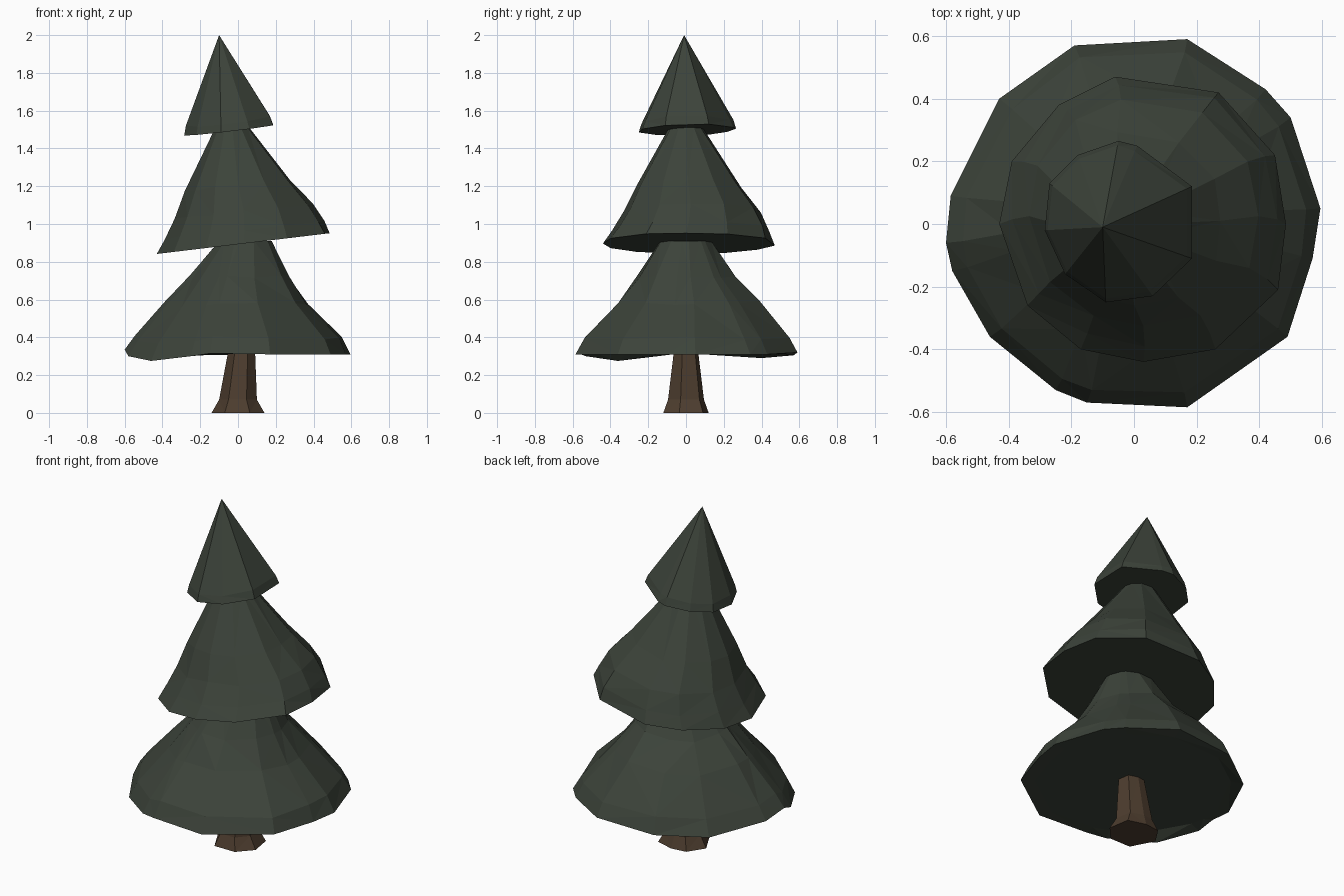
import bpy, bmesh, random
from mathutils import Vector

if "Cube" in bpy.data.objects:
    bpy.data.objects.remove(bpy.data.objects["Cube"])

random.seed(4)


def material(name, color):
    m = bpy.data.materials.new(name)
    m.diffuse_color = (*color, 1)
    m.use_nodes = True
    m.node_tree.nodes["Principled BSDF"].inputs["Base Color"].default_value = m.diffuse_color
    return m


needles = material("needles", (0.045, 0.056, 0.042))
bark = material("bark", (0.075, 0.047, 0.028))


def loft(name, rings, mat):
    """Join rings of equal length; a ring of one point becomes a fan centre."""
    bm = bmesh.new()
    loops = [[bm.verts.new(p) for p in ring] for ring in rings]
    n = max(len(ring) for ring in loops)
    for a, b in zip(loops, loops[1:]):
        for i in range(n):
            j = (i + 1) % n
            if len(b) == 1:
                bm.faces.new((a[i], a[j], b[0]))
            elif len(a) == 1:
                bm.faces.new((a[0], b[j], b[i]))
            else:
                bm.faces.new((a[i], a[j], b[j], b[i]))
    for ring in (loops[0], loops[-1]):
        if len(ring) > 1:
            bm.faces.new(ring)
    bmesh.ops.triangulate(bm, faces=bm.faces[:])
    bmesh.ops.recalc_face_normals(bm, faces=bm.faces[:])
    mesh = bpy.data.meshes.new(name)
    bm.to_mesh(mesh)
    bm.free()
    mesh.materials.append(mat)
    obj = bpy.data.objects.new(name, mesh)
    bpy.context.collection.objects.link(obj)
    return obj


def tier(name, rim, under_z, top, top_r, profile, jitter):
    """Irregular skirt: rim outline blends up to a small top ring or apex.
    profile holds (height fraction, spread fraction, x shift, y shift)."""
    rim = [Vector(p) for p in rim]
    top = Vector(top)
    mid = sum(rim, Vector()) / len(rim)
    ends = []
    for p in rim:
        d = (p - mid).to_2d().normalized() * top_r
        ends.append(top + Vector((d.x, d.y, 0)))
    # Underside: a flat inset ring inside the rim, closed by a centre fan
    centre = Vector((mid.x, mid.y, under_z or mid.z))
    inset = [centre.lerp(p, .88) for p in rim]
    for q, p in zip(inset, rim):
        q.z = under_z or p.z + .12 * (mid.z - p.z)
    rings = [[centre], inset, rim]
    for h, s, dx, dy in profile:
        ring = []
        for p, e in zip(rim, ends):
            q = e.lerp(p, s + random.uniform(-jitter, jitter))
            q.z = p.z + (e.z - p.z) * (h + random.uniform(-jitter, jitter))
            ring.append(q + Vector((dx, dy, 0)))
        rings.append(ring)
    rings.append(ends if top_r else [top])
    return loft(name, rings, needles)


# Lower skirt, hollower on the +x side
tier("lower_branches",
     [(-.60, -.06, .335), (-.585, .09, .31), (-.43, .40, .29), (-.19, .57, .305),
      (.17, .59, .32), (.42, .43, .31), (.50, .34, .31), (.595, .05, .31),
      (.57, -.11, .31), (.49, -.36, .31), (.17, -.585, .31), (-.15, -.57, .315),
      (-.25, -.53, .30), (-.46, -.36, .275), (-.58, -.15, .30)],
     .312, (.04, 0, .91), .14,
     [(.14, .90, 0, 0), (.45, .53, -.025, .01), (.68, .27, -.02, 0)], .015)

# Middle skirt, tilted up towards +x
tier("middle_branches",
     [(x, y, .893 + .12 * x) for x, y in
      [(-.43, 0), (-.39, .20), (-.24, .38), (-.06, .47), (.27, .42), (.45, .22),
       (.485, 0), (.46, -.21), (.26, -.40), (.03, -.44), (-.17, -.40), (-.34, -.26)]],
     None, (-.03, 0, 1.51), .09,
     [(.12, .90, .01, .015), (.28, .75, .015, .025), (.50, .51, 0, .01)], .012)

# Pointed crown, tip leaning to -x
tier("crown_branches",
     [(x, y, 1.503 + .12 * x + .03 * y) for x, y in
      [(-.285, -.02), (-.27, .13), (-.18, .22), (-.05, .265), (.01, .25),
       (.185, .12), (.185, -.11), (.06, -.23), (-.09, -.25), (-.22, -.16)]],
     None, (-.10, -.01, 2.0), 0, [(.09, .94, 0, 0)], .01)

# Flared seven-sided trunk
outline = [(-1, .1), (-.55, .9), (.1, 1), (.85, .75), (1, -.3), (.45, -1), (-.5, -1)]
loft("trunk",
     [[(cx + x * rx, y * ry, z) for x, y in outline]
      for z, cx, rx, ry in [(0, 0, .14, .12), (.07, 0, .10, .095),
                            (.31, .018, .073, .066), (.42, .022, .065, .06)]],
     bark)
